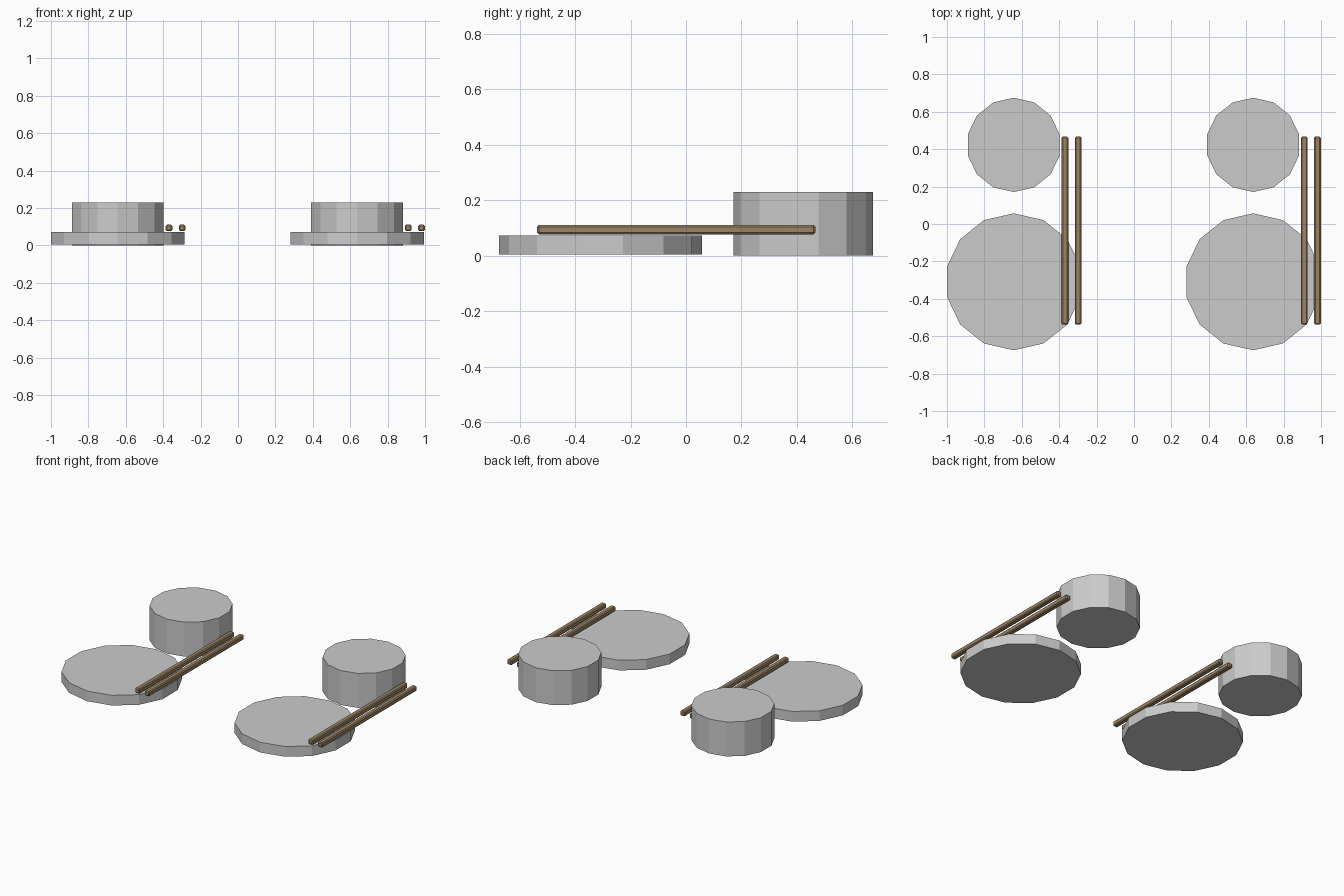
import bpy

if "Cube" in bpy.data.objects:
    bpy.data.objects.remove(bpy.data.objects["Cube"])

# Shared wood colour
wood = bpy.data.materials.new("wood")
wood.diffuse_color = (0.33, 0.23, 0.13, 1)
wood.use_nodes = True
wood.node_tree.nodes["Principled BSDF"].inputs["Base Color"].default_value = wood.diffuse_color


def disc(name, x, y, radius, z0, z1):
    bpy.ops.mesh.primitive_cylinder_add(vertices=14, radius=radius, depth=z1 - z0,
                                        location=(x, y, (z0 + z1) / 2))
    bpy.context.object.name = name


def stick(name, x):
    bpy.ops.mesh.primitive_cube_add(size=1, location=(x, -0.035, 0.094))
    ob = bpy.context.object
    ob.name = name
    ob.scale = (0.035, 1.004, 0.033)
    bpy.ops.object.transform_apply(location=False, rotation=False, scale=True)
    bev = ob.modifiers.new("soft_edges", 'BEVEL')
    bev.width = 0.006
    bev.segments = 1
    ob.data.materials.append(wood)


# Two identical place settings: plate, cup and a pair of chopsticks
for side, cx in (("left", -0.643), ("right", 0.637)):
    disc(side + "_plate", cx, -0.309, 0.366, 0.005, 0.073)
    disc(side + "_cup", cx, 0.423, 0.252, 0.0, 0.23)
    stick(side + "_chopstick_inner", cx + 0.274)
    stick(side + "_chopstick_outer", cx + 0.344)
